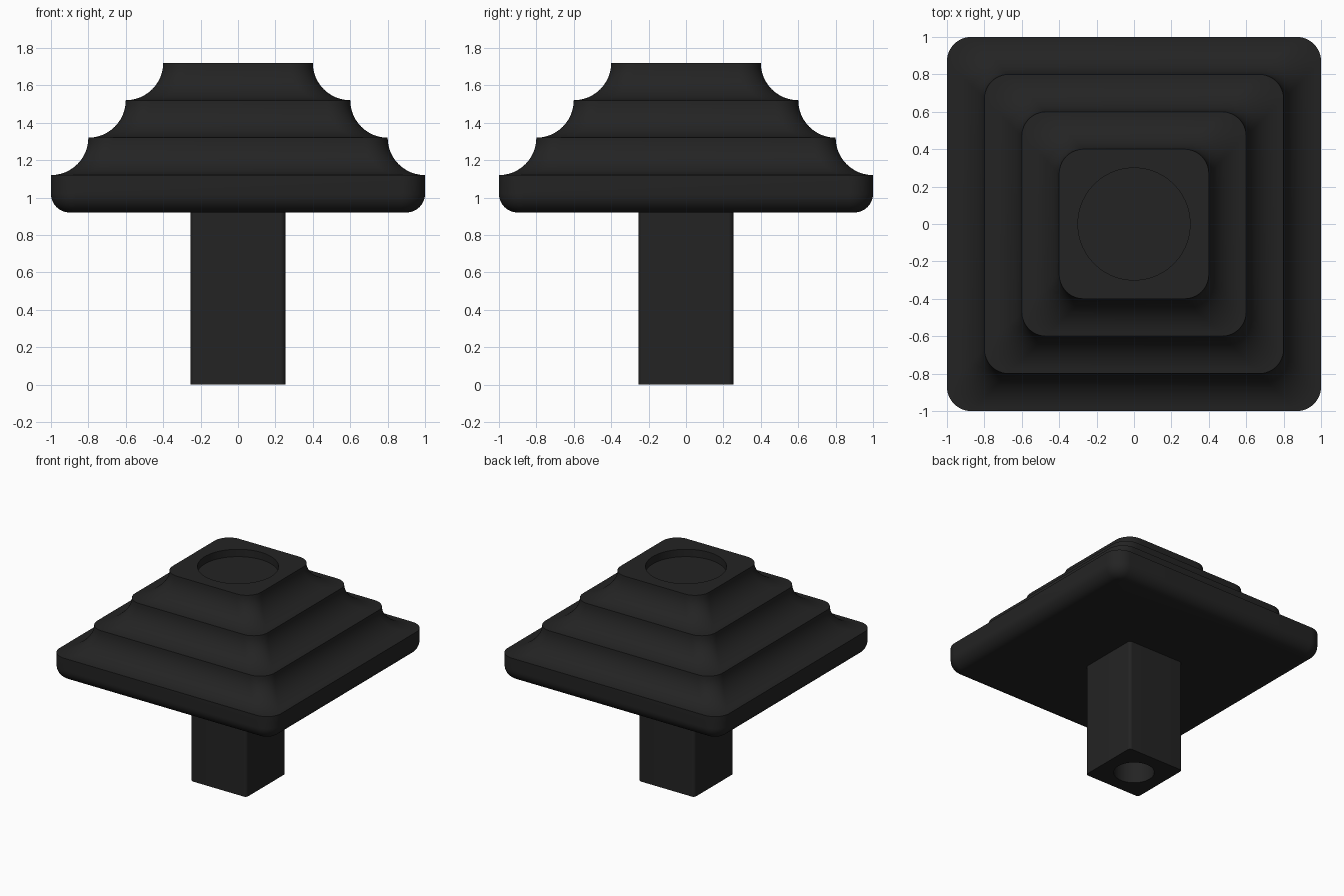
import bpy, bmesh, math

if "Cube" in bpy.data.objects:
    bpy.data.objects.remove(bpy.data.objects["Cube"])

black = bpy.data.materials.new("matte_black")
black.diffuse_color = (0.017, 0.017, 0.017, 1)
black.use_nodes = True
black.node_tree.nodes["Principled BSDF"].inputs["Base Color"].default_value = black.diffuse_color
STEPS = 12  # segments per quarter arc


def square_ring(half, radius, z):
    """Rounded square outline."""
    c = half - radius
    pts = []
    for q in range(4):
        sx, sy = ((1, 1), (-1, 1), (-1, -1), (1, -1))[q]
        for k in range(STEPS + 1):
            a = math.pi / 2 * (q + k / STEPS)
            pts.append((sx * c + radius * math.cos(a), sy * c + radius * math.sin(a), z))
    return pts


def circle_ring(radius, z):
    """Circle with as many points as a rounded square."""
    n = 4 * (STEPS + 1)
    return [(radius * math.cos(2 * math.pi * (i + 0.5) / n),
             radius * math.sin(2 * math.pi * (i + 0.5) / n), z) for i in range(n)]


def loft(name, rings):
    """Skin a stack of rings and cap both ends."""
    bm = bmesh.new()
    loops = [[bm.verts.new(p) for p in r] for r in rings]
    for a, b in zip(loops, loops[1:]):
        for i in range(len(a)):
            j = (i + 1) % len(a)
            bm.faces.new((a[i], a[j], b[j], b[i]))
    bm.faces.new(loops[0][::-1])
    bm.faces.new(loops[-1])
    bmesh.ops.recalc_face_normals(bm, faces=bm.faces)
    mesh = bpy.data.meshes.new(name)
    bm.to_mesh(mesh)
    bm.free()
    mesh.materials.append(black)
    ob = bpy.data.objects.new(name, mesh)
    bpy.context.collection.objects.link(ob)
    bpy.ops.object.select_all(action='DESELECT')
    ob.select_set(True)
    bpy.context.view_layer.objects.active = ob
    bpy.ops.object.shade_smooth_by_angle(angle=math.radians(35))


# Stepped cap: rounded lower edge, then three coves
CORNER, FILLET, COVE = 0.13, 0.1, 0.2
rings = []
for k in range(STEPS + 1):
    a = math.pi / 2 * k / STEPS
    inset = FILLET * (1 - math.sin(a))
    rings.append(square_ring(1 - inset, CORNER - inset, 0.92 + FILLET * (1 - math.cos(a))))
for tier in range(3):
    half, z = 1 - COVE * tier, 1.12 + COVE * tier
    for k in range(0 if tier == 0 else 1, STEPS + 1):
        a = math.pi / 2 * k / STEPS
        rings.append(square_ring(half - COVE * math.sin(a), CORNER,
                                 z + COVE * (1 - math.cos(a))))
# Shallow round recess in the top
rings += [circle_ring(0.3, 1.72), circle_ring(0.3, 1.66)]
loft("stepped_cap", rings)

# Square post with a round socket in its foot
loft("post", [circle_ring(0.15, 0.5), circle_ring(0.15, 0),
              square_ring(0.253, 0.025, 0), square_ring(0.253, 0.025, 0.93)])
